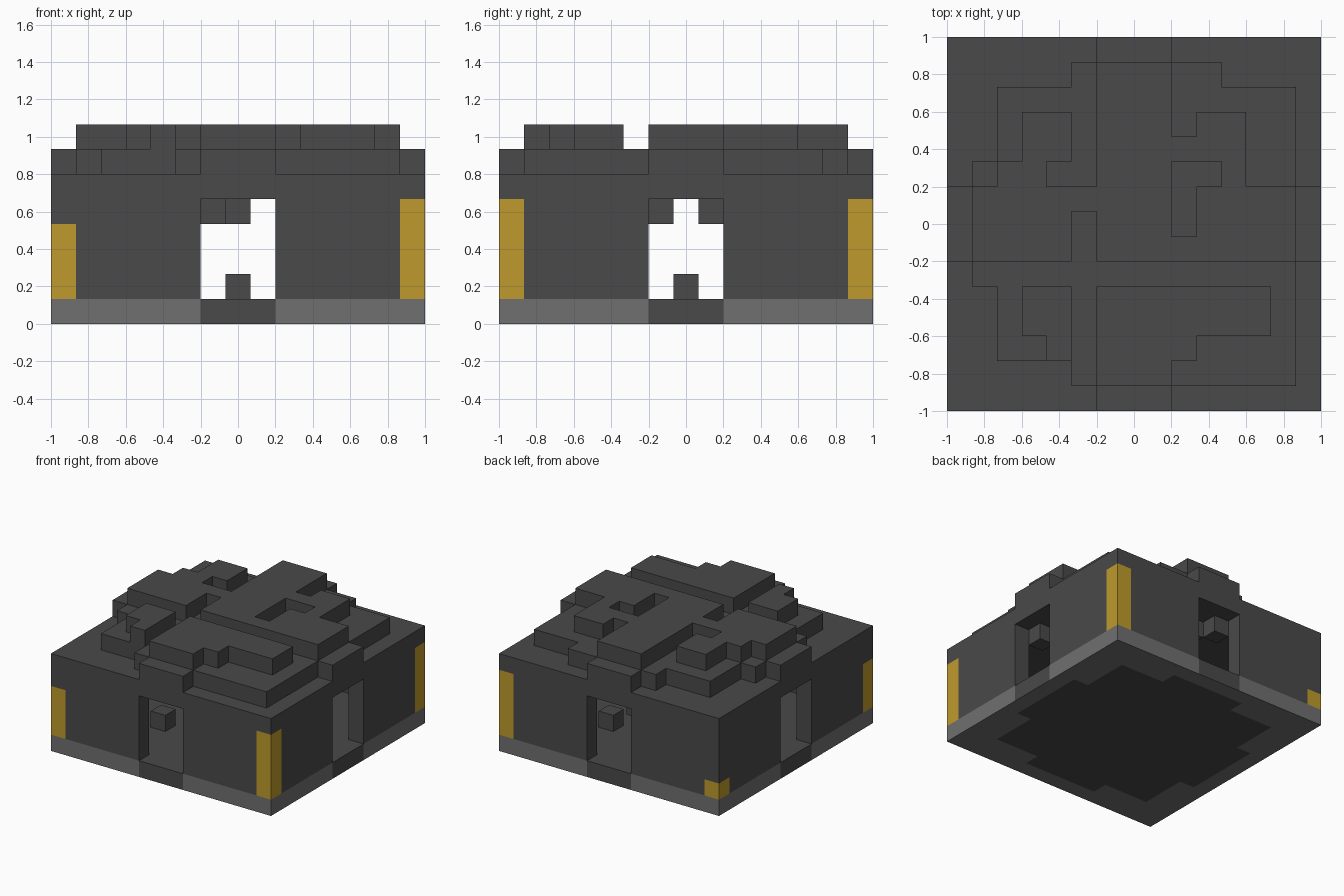
import bpy, bmesh
from mathutils import Vector

if "Cube" in bpy.data.objects:
    bpy.data.objects.remove(bpy.data.objects["Cube"])

N = 15                # blocks per side
S = 2 / N             # block size
LAST = N - 1
MID = N // 2


def material(name, rgb):
    m = bpy.data.materials.new(name)
    m.use_nodes = True
    m.diffuse_color = (*rgb, 1)
    bsdf = next(n for n in m.node_tree.nodes if n.type == 'BSDF_PRINCIPLED')
    bsdf.inputs["Base Color"].default_value = (*rgb, 1)
    return m


DARK = material("dark stone", (0.067, 0.067, 0.067))
LIGHT = material("light stone", (0.162, 0.162, 0.162))
GOLD = material("gold", (0.515, 0.323, 0.025))


def box(x0, x1, y0, y1, z0, z1=None):
    """Set of blocks, with inclusive ends."""
    z1 = z0 if z1 is None else z1
    return {(x, y, z) for x in range(x0, x1 + 1)
            for y in range(y0, y1 + 1) for z in range(z0, z1 + 1)}


def layer(z, *rects):
    return set().union(*(box(*r, z) for r in rects))


def build(name, cells, solid, mats, rule=None):
    """Skin a set of blocks, leaving out faces hidden by other blocks."""
    bm = bmesh.new()
    verts = {}

    def vert(p):
        if p not in verts:
            verts[p] = bm.verts.new((p[0] * S - 1, p[1] * S - 1, p[2] * S))
        return verts[p]

    for c in sorted(cells):
        for axis in range(3):
            u, v = (axis + 1) % 3, (axis + 2) % 3
            for side in (0, 1):
                n = [0, 0, 0]
                n[axis] = 2 * side - 1
                if tuple(a + b for a, b in zip(c, n)) in solid:
                    continue
                ring = []
                for du, dv in ((0, 0), (1, 0), (1, 1), (0, 1)):
                    p = list(c)
                    p[axis] += side
                    p[u] += du
                    p[v] += dv
                    ring.append(vert(tuple(p)))
                f = bm.faces.new(ring if side else ring[::-1])
                f.material_index = rule(c, Vector(n)) if rule else 0
    bmesh.ops.dissolve_limit(bm, angle_limit=0.01, verts=bm.verts[:],
                             edges=bm.edges[:], delimit={'MATERIAL', 'NORMAL'})
    mesh = bpy.data.meshes.new(name)
    bm.to_mesh(mesh)
    bm.free()
    for m in mats:
        mesh.materials.append(m)
    bpy.context.collection.objects.link(bpy.data.objects.new(name, mesh))


# Floor and hollow walls with a doorway in each side
floor = box(0, LAST, 0, LAST, 0)
walls = box(0, LAST, 0, LAST, 1, 4) - box(1, 13, 1, 13, 1, 4)
walls -= box(6, 8, 0, LAST, 1, 4) | box(0, LAST, 6, 8, 1, 4)

# Corner posts of different heights
posts = set()
for x, y, h in ((0, 0, 3), (LAST, 0, 4), (LAST, LAST, 4), (0, LAST, 1)):
    posts |= box(x, x, y, y, 1, h)
walls -= posts

# Roof slab and two worn tiers
slab = box(0, LAST, 0, LAST, 5)
lower = layer(6, (6, 8, 0, LAST), (0, LAST, 6, 8),        # crossing arms
              (5, 13, 1, 5), (2, 4, 2, 5), (1, 1, 5, 9),
              (2, 13, 9, 12), (5, 10, 13, 13))
upper = layer(7, (1, 13, 6, 8), (6, 8, 9, 13),            # main cross
              (6, 8, 1, 4), (9, 9, 2, 4), (10, 12, 3, 4),  # south part
              (3, 4, 3, 4), (4, 4, 2, 2),                 # south-west lump
              (2, 3, 9, 9), (3, 4, 10, 11),               # north-west lump
              (9, 11, 9, 10), (10, 11, 11, 11))           # north-east lump
upper -= layer(7, (5, 5, 6, 7), (9, 9, 7, 9), (10, 10, 9, 9))  # pits

# Loose blocks inside
pedestal = {(MID, MID, 1)}
rubble = {(4, 4, 1), (10, 10, 1)}
hanging = {(6, 13, 4), (7, 12, 4), (13, 6, 4), (1, 8, 4)}


def floor_colour(c, n):
    """Light rim outside, dark thresholds, dark rounded patch below."""
    a, b = sorted((abs(c[0] - MID), abs(c[1] - MID)))
    if n.z > 0:
        return 0
    if n.z < 0:
        return 0 if b <= 5 or (b == 6 and a <= 2) else 1
    return 0 if a <= 1 else 1


parts = {"walls": walls, "roof_slab": slab, "roof_lower_tier": lower,
         "roof_upper_tier": upper, "pedestal": pedestal,
         "floor_rubble": rubble, "ceiling_blocks": hanging}
solid = set().union(floor, posts, *parts.values())

build("floor", floor, solid, (DARK, LIGHT), floor_colour)
build("corner_posts", posts, solid, (GOLD,))
for name, cells in parts.items():
    build(name, cells, solid, (DARK,))
